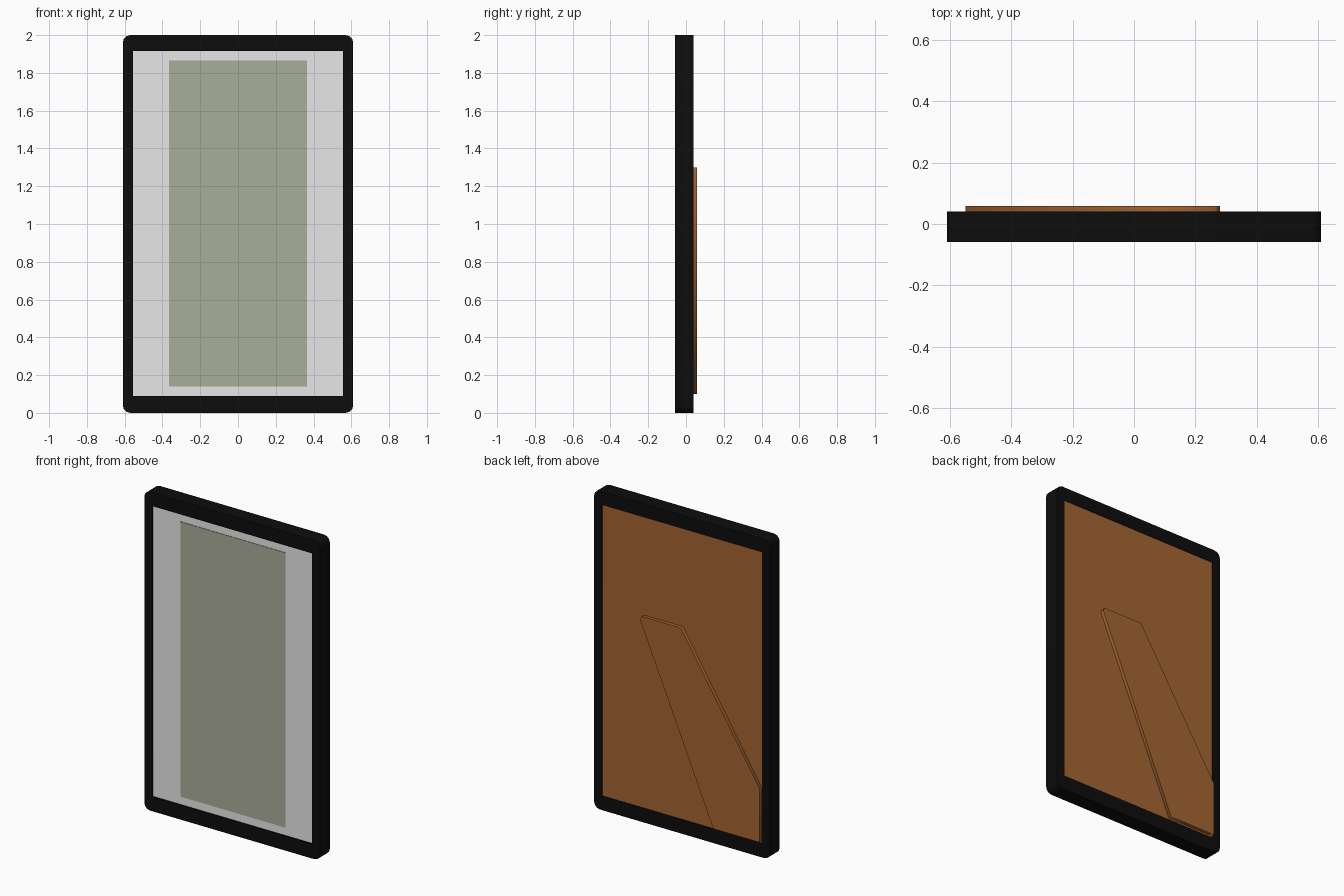
import bpy, math

if "Cube" in bpy.data.objects:
    bpy.data.objects.remove(bpy.data.objects["Cube"])


def material(name, rgb):
    m = bpy.data.materials.new(name)
    m.diffuse_color = (*rgb, 1.0)
    m.use_nodes = True
    m.node_tree.nodes["Principled BSDF"].inputs["Base Color"].default_value = m.diffuse_color
    return m


black = material("black", (0.004, 0.004, 0.004))
white = material("white", (0.8, 0.8, 0.8))
olive = material("grey_olive", (0.397, 0.418, 0.319))
brown = material("brown", (0.37, 0.13, 0.032))


def slab(name, outlines, y0, y1, mat):
    """Upright slab: x-z outlines (first outer, then holes) filled between y0 and y1."""
    curve = bpy.data.curves.new(name, 'CURVE')
    curve.dimensions = '2D'
    curve.fill_mode = 'BOTH'
    curve.extrude = (y1 - y0) / 2
    for pts in outlines:
        s = curve.splines.new('POLY')
        s.points.add(len(pts) - 1)
        for p, (x, z) in zip(s.points, pts):
            p.co = (x, z, 0, 1)
        s.use_cyclic_u = True
    obj = bpy.data.objects.new(name, curve)
    bpy.context.collection.objects.link(obj)
    obj.rotation_euler = (math.pi / 2, 0, 0)
    obj.location.y = (y0 + y1) / 2
    curve.materials.append(mat)
    bpy.ops.object.select_all(action='DESELECT')
    obj.select_set(True)
    bpy.context.view_layer.objects.active = obj
    bpy.ops.object.convert(target='MESH')
    return bpy.context.object


def rect(hw, z0, z1):
    return [(-hw, z0), (hw, z0), (hw, z1), (-hw, z1)]


def rounded_rect(hw, z0, z1, r, steps=3):
    pts = []
    corners = [(hw - r, z0 + r), (hw - r, z1 - r), (-hw + r, z1 - r), (-hw + r, z0 + r)]
    for i, (cx, cz) in enumerate(corners):
        for k in range(steps + 1):
            a = math.pi / 2 * (i - 1 + k / steps)
            pts.append((cx + r * math.cos(a), cz + r * math.sin(a)))
    return pts


# Border with rounded corners and a rectangular opening
slab("frame", [rounded_rect(0.61, 0.0, 2.0, 0.04), rect(0.555, 0.09, 1.915)],
     -0.058, 0.04, black)

# Mat and picture at the front
slab("mat", [rect(0.555, 0.09, 1.915)], -0.048, -0.02, white)
slab("picture", [rect(0.365, 0.14, 1.865)], -0.051, -0.047, olive)

# Backing board and the slanted folding stand
slab("backing_board", [rect(0.555, 0.09, 1.915)], -0.02, 0.037, brown)
stand = [(-0.55, 0.10), (-0.23, 0.10), (0.28, 1.28), (0.265, 1.30),
         (-0.005, 1.30), (-0.55, 0.44)]
slab("folding_stand", [stand], 0.036, 0.058, brown)
